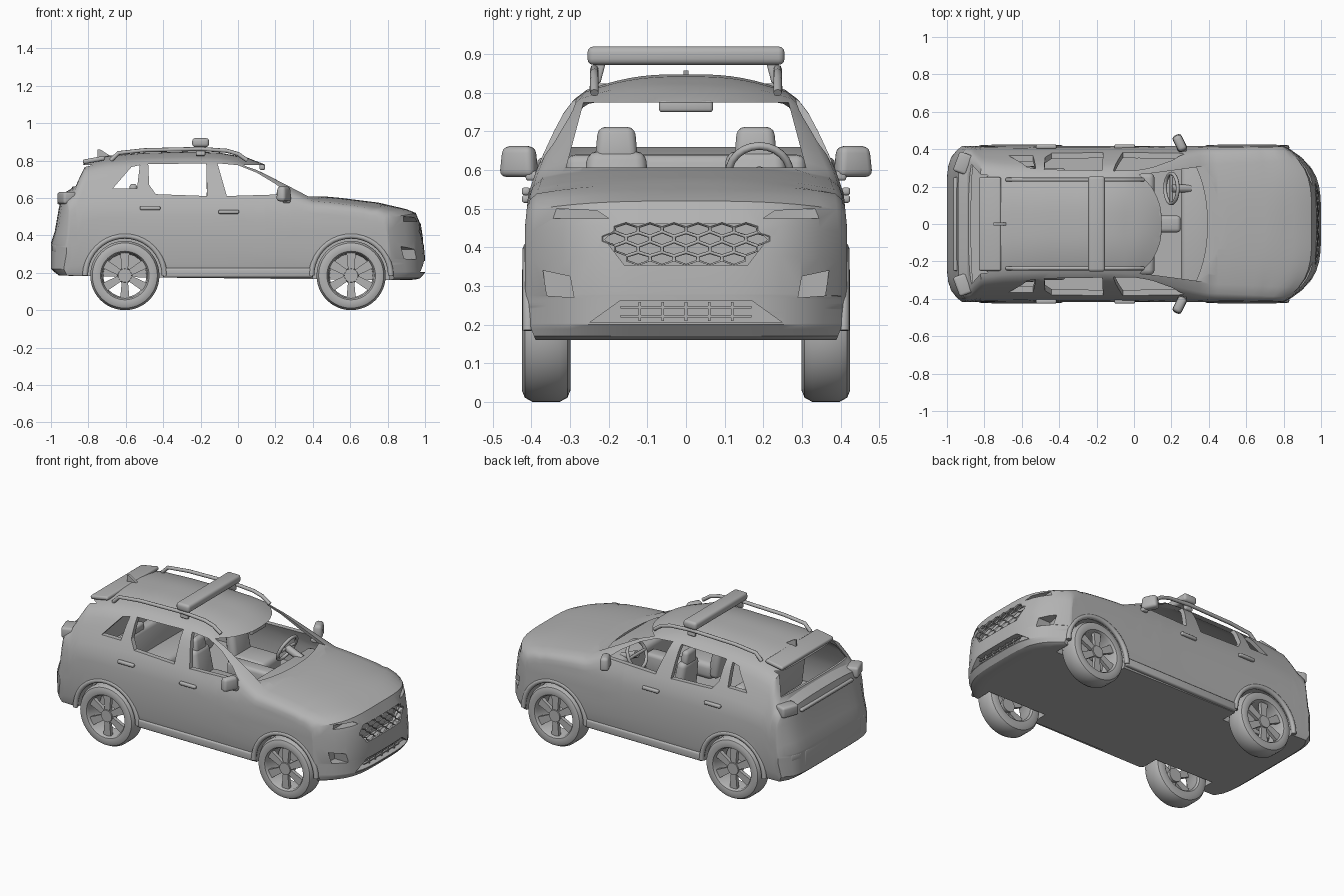
import bpy, bmesh, math
from mathutils import Vector, Matrix

if "Cube" in bpy.data.objects:
    bpy.data.objects.remove(bpy.data.objects["Cube"])

grey = bpy.data.materials.new("plain_grey")
grey.use_nodes = True
grey.diffuse_color = (0.45, 0.45, 0.45, 1)
grey.node_tree.nodes["Principled BSDF"].inputs["Base Color"].default_value = grey.diffuse_color


def finish(name, bm, angle=35):
    bmesh.ops.recalc_face_normals(bm, faces=bm.faces)
    me = bpy.data.meshes.new(name)
    bm.to_mesh(me)
    bm.free()
    ob = bpy.data.objects.new(name, me)
    bpy.context.collection.objects.link(ob)
    me.materials.append(grey)
    activate(ob)
    bpy.ops.object.shade_smooth_by_angle(angle=math.radians(angle))
    return ob


def activate(ob):
    bpy.ops.object.select_all(action='DESELECT')
    ob.select_set(True)
    bpy.context.view_layer.objects.active = ob


def box(name, loc, size, bevel=0.0, rot=(0, 0, 0), taper=1.0):
    bm = bmesh.new()
    bmesh.ops.create_cube(bm, size=1)
    for v in bm.verts:
        k = taper if v.co.z > 0 else 1
        v.co = Vector((v.co.x * size[0] * k, v.co.y * size[1] * k, v.co.z * size[2]))
    if bevel:
        bmesh.ops.bevel(bm, geom=bm.edges[:], offset=bevel, segments=3, profile=0.5, affect='EDGES')
    ob = finish(name, bm)
    ob.location, ob.rotation_euler = loc, rot
    return ob


def prism(name, pts, axis, lo, hi):
    # outline in (x, z) pushed along y, or in (y, z) pushed along x
    bm = bmesh.new()
    put = (lambda p, d: (d, p[0], p[1])) if axis == 'x' else (lambda p, d: (p[0], d, p[1]))
    a, b = [[bm.verts.new(put(p, d)) for p in pts] for d in (lo, hi)]
    bm.faces.new(a)
    bm.faces.new(b[::-1])
    for i in range(len(pts)):
        j = (i + 1) % len(pts)
        bm.faces.new((a[i], a[j], b[j], b[i]))
    return finish(name, bm)


def tube(name, pts, radius, closed=False):
    cu = bpy.data.curves.new(name, 'CURVE')
    cu.dimensions, cu.bevel_depth, cu.bevel_resolution, cu.use_fill_caps = '3D', radius, 2, True
    sp = cu.splines.new('POLY')
    sp.points.add(len(pts) - 1)
    for q, p in zip(sp.points, pts):
        q.co = (*p, 1)
    sp.use_cyclic_u = closed
    ob = bpy.data.objects.new(name, cu)
    bpy.context.collection.objects.link(ob)
    cu.materials.append(grey)
    activate(ob)
    bpy.ops.object.convert(target='MESH')
    return bpy.context.object


def cut(target, cutter):
    cutter.hide_render = True
    m = target.modifiers.new("cut", 'BOOLEAN')
    m.operation, m.solver, m.object = 'DIFFERENCE', 'EXACT', cutter
    activate(target)
    bpy.ops.object.modifier_apply(modifier=m.name)
    bpy.data.objects.remove(cutter)


def lookup(table, x):
    for (x0, a), (x1, b) in zip(table, table[1:]):
        if x <= x1:
            return a + (b - a) * max(0, (x - x0) / (x1 - x0))
    return table[-1][1]


# body surface: roof line, floor line and half width by height
TOP = [(-1, .36), (-.98, .42), (-.957, .55), (-.94, .62), (-.89, .65), (-.82, .795), (-.7, .825),
       (-.5, .842), (-.25, .848), (-.1, .842), (.05, .815), (.14, .78), (.28, .7), (.44, .61),
       (.55, .6), (.75, .575), (.9, .54), (.95, .52), (.975, .46), (.99, .38), (1, .28)]
LOW = [(-1, .22), (-.96, .185), (-.5, .175), (.9, .16), (.97, .165), (1, .2)]
WIDE = [(.15, .385), (.2, .405), (.3, .417), (.45, .417), (.54, .408), (.6, .387), (.64, .37),
        (.7, .342), (.77, .305), (.8, .285), (.86, .24)]
RISE = [0, .04, .12, .25, .4, .52, .6, .68, .76, .84, .91, .96, 1]


def skin(x, v, f, inset, floor):
    xs = x + (.05 * v * v if 0 < x < .8 else 0)
    b = floor or lookup(LOW, x)
    t = lookup(TOP, xs) - inset
    t -= .06 * (t - b) * abs(v) ** 3
    z = b + (t - b) * f
    y = v * (lookup(WIDE, z) - inset - (.022 if f == 1 else .006 if f > .95 else 0))
    if x > .5:
        x -= 6.5 * y ** 4 * ((x - .5) / .5) ** 2
    if x < -.7:
        x += 90 * y ** 8 * ((x + .7) / .3) ** 2
    return x, y, z


def shell(name, xs, inset=0, floor=None):
    # surface of a block grid, bent onto the body shape
    bm, seen = bmesh.new(), {}
    size = (len(xs) - 1, 16, len(RISE) - 1)

    def vert(c):
        if c not in seen:
            seen[c] = bm.verts.new(skin(xs[c[0]], c[1] / 8 - 1, RISE[c[2]], inset, floor))
        return seen[c]
    for a in range(3):
        p, q = (a + 1) % 3, (a + 2) % 3
        for end in (0, size[a]):
            for i in range(size[p]):
                for j in range(size[q]):
                    quad = []
                    for di, dj in ((0, 0), (1, 0), (1, 1), (0, 1)):
                        c = [0, 0, 0]
                        c[a], c[p], c[q] = end, i + di, j + dj
                        quad.append(vert(tuple(c)))
                    bm.faces.new(quad)
    return finish(name, bm, 40)


stations = sorted({round(-1 + .05 * i, 3) for i in range(41)} | {p[0] for p in TOP})
body = shell("body", stations)
cut(body, shell("cabin_space", [x for x in stations if -.9 < x < .45], .03, .4))

# window, windscreen and front intake openings
side_windows = [
    [(-.67, .65), (-.57, .765), (-.525, .775), (-.54, .65)],
    [(-.48, .78), (-.17, .785), (-.165, .61), (-.44, .62), (-.475, .67)],
    [(-.11, .785), (.0, .775), (.1, .735), (.2, .675), (.27, .62), (-.06, .61)]]
for w in side_windows:
    cut(body, prism("window_cutter", w, 'y', -.6, .6))
cut(body, prism("windscreen_cutter", [(-.31, .607), (.31, .607), (.265, .775), (-.265, .775)], 'x', 0, .7))
cut(body, prism("rear_window_cutter", [(-.32, .66), (.32, .66), (.26, .775), (-.26, .775)], 'x', -1.1, -.7))
GRILLE = [(-.21, .42), (-.16, .355), (.16, .355), (.21, .42), (.17, .46), (-.17, .46)]
cut(body, prism("grille_cutter", GRILLE, 'x', .935, 1.1))
cut(body, prism("intake_cutter", [(-.25, .205), (.25, .205), (.17, .262), (-.17, .262)], 'x', .95, 1.1))
for s in (1, -1):
    cut(body, prism("vent_cutter", [(s * .29, .27), (s * .36, .275), (s * .37, .34), (s * .3, .325)], 'x', .86, 1.1))
    cut(body, prism("lamp_cutter", [(s * .2, .475), (s * .35, .475), (s * .37, .502), (s * .23, .495)], 'x', .885, 1.1))
    for x in (-.605, .605):
        ring = [(x + .205 * math.cos(a * math.pi / 20), .185 + .205 * math.sin(a * math.pi / 20)) for a in range(40)]
        cut(body, prism("arch_cutter", ring, 'y', s * .29, s * .6))
activate(body)
bpy.ops.object.shade_smooth_by_angle(angle=math.radians(32))

# honeycomb grille
bm = bmesh.new()
for row in range(4):
    for col in range(-3, 4):
        cy, cz = (col + .5 * (row % 2)) * .062, .37 + row * .0255
        if abs(cy) > (.15, .19, .2, .16)[row]:
            continue
        bm.faces.new([bm.verts.new((.985 - 6 * (cy + dy) ** 4 - .15 * max(0, cz + dz - .38), cy + dy, cz + dz))
                      for dy, dz in ((-.031, -.006), (0, -.0175), (.031, -.006), (.031, .0075), (0, .0175), (-.031, .0075))])
bmesh.ops.remove_doubles(bm, verts=bm.verts, dist=.005)
grille = finish("grille", bm)
wire = grille.modifiers.new("bars", 'WIREFRAME')
wire.thickness = .009
for z in (.222, .245):
    box("intake_bar", (.972, 0, z), (.012, .34, .007))
for i in range(-2, 3):
    box("intake_post", (.972, i * .06, .234), (.012, .007, .05))


# wheels: turned tyre and rim, six spokes, hub
def wheel(name, x, s):
    bm = bmesh.new()
    prof = [(.125, -.06), (.155, -.063), (.174, -.055), (.185, -.035), (.185, .035), (.174, .055),
            (.155, .063), (.13, .058), (.122, .045), (.115, -.05)]
    rings = [[bm.verts.new((r * math.cos(a * math.pi / 24), h, r * math.sin(a * math.pi / 24))) for r, h in prof]
             for a in range(48)]
    for a in range(48):
        for k in range(len(prof)):
            m, n = (a + 1) % 48, (k + 1) % len(prof)
            bm.faces.new((rings[a][k], rings[m][k], rings[m][n], rings[a][n]))
    for k in range(6):
        turn = Matrix.Rotation(math.radians(90 + 60 * k), 4, 'Y')
        spoke = bmesh.ops.create_cube(bm, size=1)["verts"]
        for v in spoke:
            wide = .05 if v.co.x > 0 else .03
            v.co = turn @ Vector((.07 + v.co.x * .115, .032 + v.co.y * .022, v.co.z * wide))
    bmesh.ops.create_cone(bm, cap_ends=True, segments=24, radius1=.042, radius2=.036, depth=.05,
                          matrix=Matrix.Translation((0, .025, 0)) @ Matrix.Rotation(-math.pi / 2, 4, 'X'))
    ob = finish(name, bm)
    ob.location = (x, s * .362, .185)
    ob.rotation_euler.z = 0 if s > 0 else math.pi


for s, side in ((1, "left"), (-1, "right")):
    for x, end in ((.605, "front"), (-.605, "rear")):
        wheel(f"{side}_{end}_wheel", x, s)
        arc = [(x + .212 * math.cos(math.radians(a)), s * .408, .185 + .212 * math.sin(math.radians(a)))
               for a in range(0, 181, 9)]
        tube(f"{side}_{end}_arch_trim", arc, .015)
    box(f"{side}_sill", (0, s * .402, .2), (.8, .03, .05), .01)
    # door mirrors and handles
    box(f"{side}_mirror", (.245, s * .432, .622), (.055, .1, .08), .018, (0, 0, s * .45), .85)
    box(f"{side}_mirror_stem", (.26, s * .385, .585), (.04, .06, .025), .008)
    for x, z in ((-.47, .545), (-.05, .525)):
        box(f"{side}_door_handle", (x, s * .414, z), (.11, .022, .02), .007)
    # roof rails
    rail = [(-.68, .8), (-.64, .84), (-.5, .855), (-.2, .862), (-.06, .852), (.0, .835), (.05, .8)]
    tube(f"{side}_roof_rail", [(x, s * .237, z) for x, z in rail], .011)
    box(f"{side}_bar_foot", (-.2, s * .225, .855), (.05, .022, .06), .006, (s * .25, 0, 0))
    box(f"{side}_tail_lamp", (-.915, s * .325, .6), (.075, .11, .065), .014, (0, 0, -s * .35))
    box(f"{side}_rear_reflector", (-.97, s * .33, .33), (.03, .07, .04), .008, (0, 0, -s * .35))
    # seats
    box(f"{side}_seat_base", (0, s * .18, .45), (.22, .19, .1), .03)
    box(f"{side}_seat_back", (-.125, s * .18, .53), (.07, .18, .24), .028, (0, -.15, 0), .85)
    box(f"{side}_headrest", (-.145, s * .18, .667), (.05, .112, .09), .02, (0, -.1, 0), .85)
    box(f"{side}_rear_headrest", (-.56, s * .18, .65), (.04, .1, .05), .015)

# roof equipment, tailgate and bumper
box("roof_bar", (-.2, 0, .896), (.09, .51, .048), .016)
box("rear_spoiler", (-.77, 0, .803), (.12, .5, .024), .01, (0, -.18, 0))
prism("roof_fin", [(-.75, .82), (-.675, .82), (-.735, .858), (-.75, .858)], 'y', -.007, .007)
box("rear_bumper", (-.975, 0, .3), (.05, .56, .12), .02)
box("tailgate_strip", (-.95, 0, .575), (.03, .5, .018), .006)

# cabin interior
box("dashboard", (.35, 0, .48), (.2, .66, .17), .03)
box("centre_console", (.1, 0, .47), (.3, .09, .12), .02)
box("rear_bench", (-.46, 0, .45), (.2, .6, .1), .03)
box("rear_bench_back", (-.56, 0, .53), (.07, .62, .22), .025, (0, -.12, 0))
box("interior_mirror", (.13, 0, .765), (.03, .14, .03), .008)
tilt = Matrix.Translation((.2, .19, .59)) @ Matrix.Rotation(math.radians(-65), 4, 'Y')
rim = [tilt @ Vector((.08 * math.cos(a * math.pi / 12), .08 * math.sin(a * math.pi / 12), 0)) for a in range(24)]
tube("steering_wheel", rim, .01, True)
tube("steering_column", [(.3, .19, .55), (.2, .19, .59)], .022)
tube("steering_spoke", [rim[6], rim[18]], .009)
